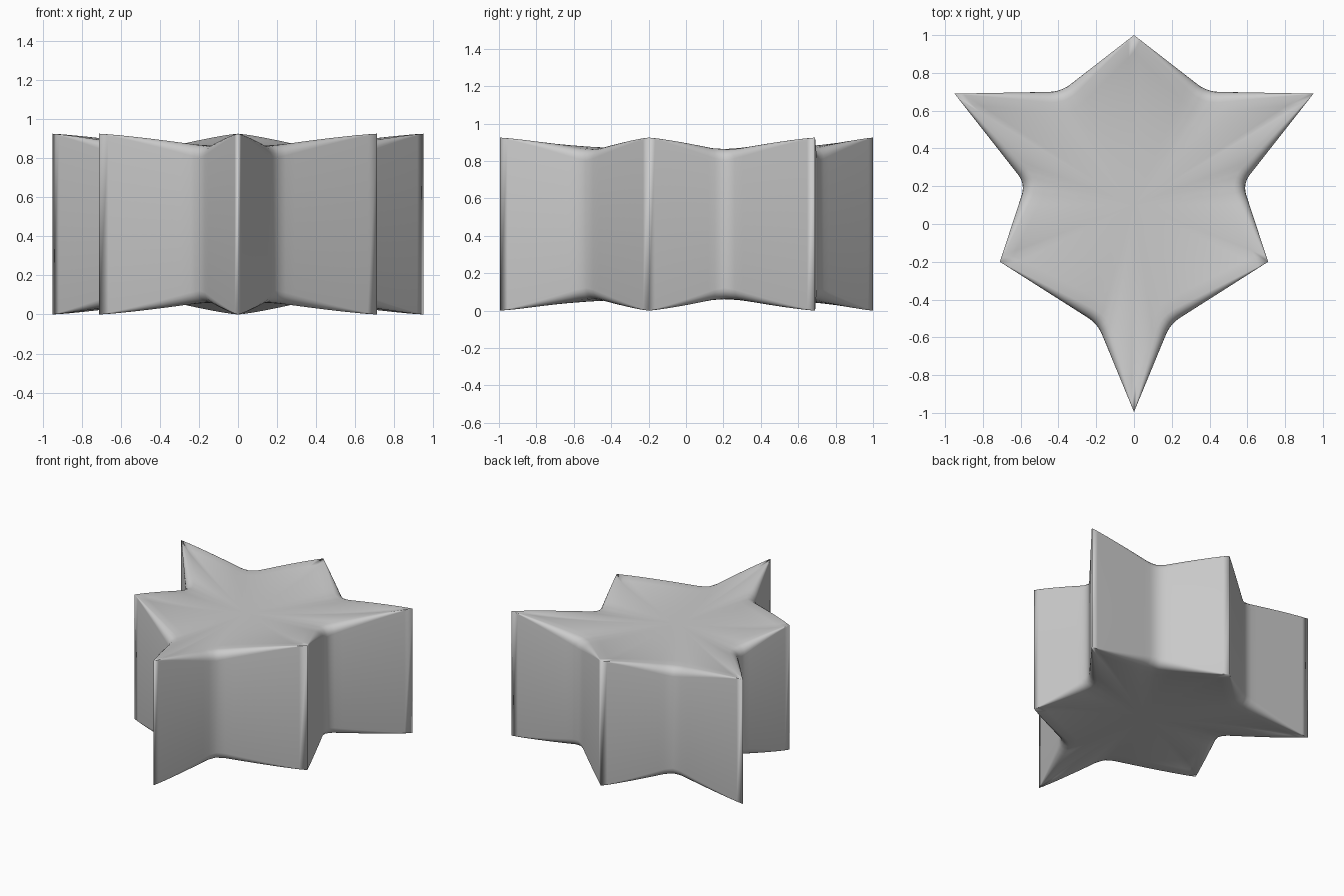
import bpy, bmesh, math
from mathutils import Vector

if "Cube" in bpy.data.objects:
    bpy.data.objects.remove(bpy.data.objects["Cube"])

H = 0.925           # height at the tips
DIP = 0.062         # how far the top sinks between the tips
RIM = 0.06          # rim rounding at the notches
CENTRE = Vector((0, 0.1))

# Star profile, right half, alternating tip / notch, then mirrored
half = [(0, -0.995), (0.20, -0.535), (0.71, -0.2), (0.59, 0.21),
        (0.95, 0.69), (0.39, 0.71), (0, 1.0)]
pts = [Vector(p) for p in half]
pts += [Vector((-x, y)) for x, y in half[-2:0:-1]]

# Dense outline: straight flanks with a small fillet in each notch
outline = []        # (position, s) with s = 0 at a tip, 1 at a notch
N = len(pts)
STEPS = 10
for i in range(1, N, 2):
    a, n, b = pts[i - 1], pts[i], pts[(i + 1) % N]
    da, db = (a - n).normalized(), (b - n).normalized()
    f = 0.06
    ctrl = n - (da + db) * f * 0.25
    pa, pb = ctrl + da * f, ctrl + db * f
    for k in range(STEPS):
        t = k / STEPS
        outline.append((a.lerp(pa, t), t * 0.93))
    for k in range(7):
        t = k / 6
        p = pa * (1 - t) ** 2 + ctrl * 2 * t * (1 - t) + pb * t * t
        outline.append((p, 1 - 0.07 * abs(2 * t - 1)))
    for k in range(1, STEPS):
        t = k / STEPS
        outline.append((pb.lerp(b, t), (1 - t) * 0.93))

M = len(outline)


def inward(i):
    d = outline[(i + 1) % M][0] - outline[i - 1][0]
    return Vector((-d.y, d.x)).normalized()


# Upper half of the surface as rings: wall, rounded rim, sinking top
upper = []
for j in range(6):
    ang = j / 5 * math.pi / 2
    ring = []
    for i, (p, s) in enumerate(outline):
        r = RIM * s
        top = H - DIP * s ** 1.25
        q = p + inward(i) * r * (1 - math.cos(ang))
        ring.append((q.x, q.y, top - r * (1 - math.sin(ang))))
    upper.append(ring)
rim = upper[-1]
for t in (0.9, 0.8, 0.68, 0.55, 0.4, 0.2):
    ring = []
    for x, y, z in rim:
        q = CENTRE + (Vector((x, y)) - CENTRE) * t
        ring.append((q.x, q.y, H - DIP + (z - H + DIP) * t ** 3))
    upper.append(ring)

# Mirror to the lower half and skin everything
lower = [[(x, y, H - z) for x, y, z in ring] for ring in reversed(upper)]
bm = bmesh.new()
rings = [[bm.verts.new(c) for c in ring] for ring in lower + upper]
for r0, r1 in zip(rings, rings[1:]):
    for i in range(M):
        k = (i + 1) % M
        bm.faces.new((r0[i], r0[k], r1[k], r1[i]))
for ring, z in ((rings[0], DIP), (rings[-1], H - DIP)):
    c = bm.verts.new((CENTRE.x, CENTRE.y, z))
    for i in range(M):
        bm.faces.new((ring[i], ring[(i + 1) % M], c))
bmesh.ops.remove_doubles(bm, verts=bm.verts, dist=0.0003)
bmesh.ops.recalc_face_normals(bm, faces=bm.faces)
mesh = bpy.data.meshes.new("star_block")
bm.to_mesh(mesh)
bm.free()
star = bpy.data.objects.new("star_block", mesh)
bpy.context.collection.objects.link(star)
bpy.context.view_layer.objects.active = star
star.select_set(True)
bpy.ops.object.shade_smooth_by_angle(angle=math.radians(40))
